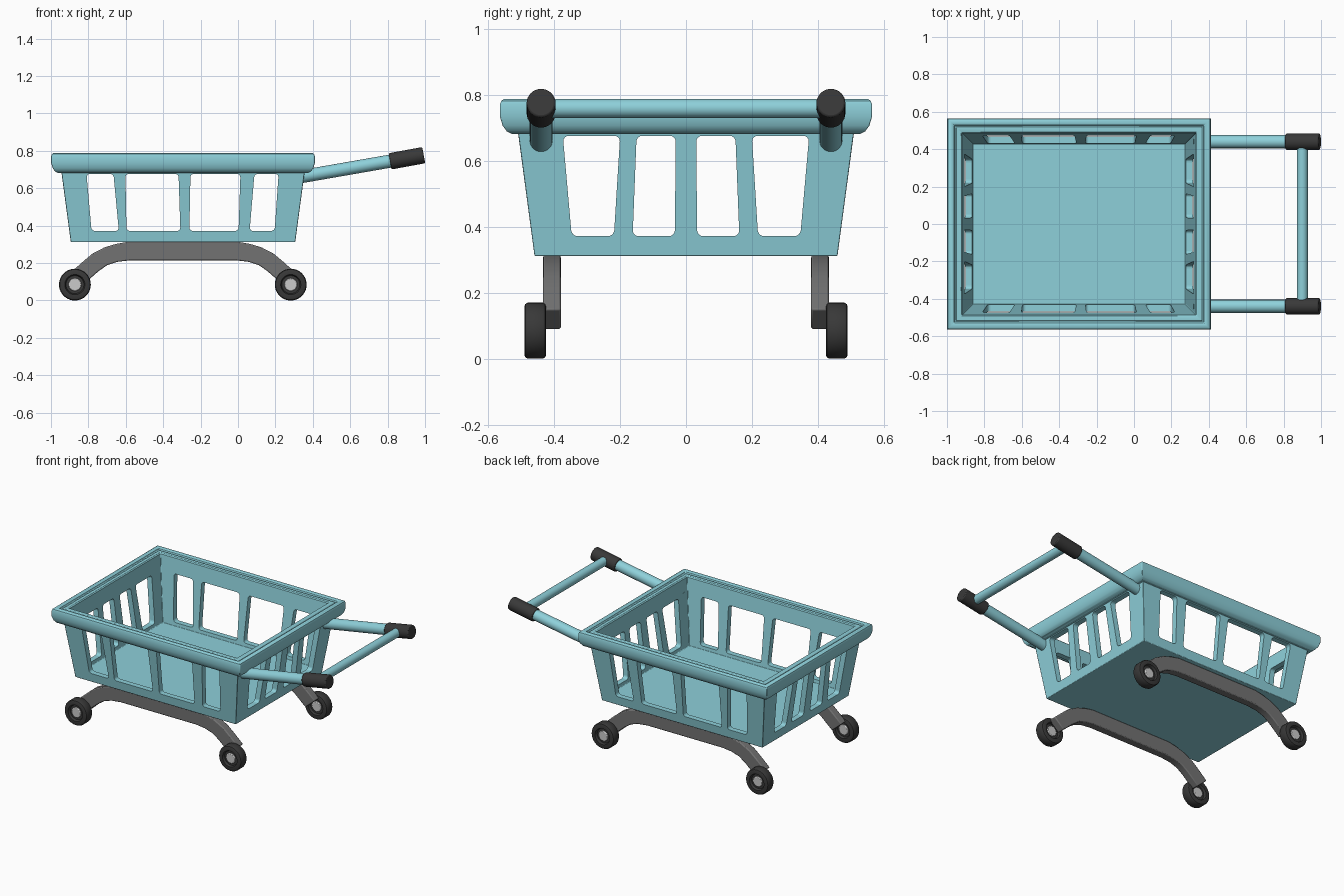
import bpy, bmesh, math
from mathutils import Vector, Matrix

if "Cube" in bpy.data.objects:
    bpy.data.objects.remove(bpy.data.objects["Cube"])

def material(name, rgb):
    m = bpy.data.materials.new(name)
    m.diffuse_color = (*rgb, 1)
    m.use_nodes = True
    m.node_tree.nodes["Principled BSDF"].inputs["Base Color"].default_value = m.diffuse_color
    return m

TEAL = material("teal_plastic", (0.27, 0.63, 0.70))
DARK = material("dark_rubber", (0.04, 0.04, 0.04))
GREY = material("grey_metal", (0.17, 0.17, 0.17))
CX = -0.294  # middle of the basket along x

def finish(bm, name, mat=None, bevel=0, limit=50, segments=2):
    bmesh.ops.recalc_face_normals(bm, faces=bm.faces)
    me = bpy.data.meshes.new(name)
    bm.to_mesh(me)
    bm.free()
    ob = bpy.data.objects.new(name, me)
    bpy.context.collection.objects.link(ob)
    if mat:
        me.materials.append(mat)
    if bevel:
        b = ob.modifiers.new("bevel", 'BEVEL')
        b.width, b.segments = bevel, segments
        b.limit_method, b.angle_limit = 'ANGLE', math.radians(limit)
    return ob

def smooth(ob, angle=35):
    bpy.ops.object.select_all(action='DESELECT')
    bpy.context.view_layer.objects.active = ob
    ob.select_set(True)
    bpy.ops.object.shade_smooth_by_angle(angle=math.radians(angle))

def prism(bm, pts, a, b):
    """Extrude an outline of 3D points from offset a to offset b."""
    lo = [bm.verts.new(Vector(p) + Vector(a)) for p in pts]
    hi = [bm.verts.new(Vector(p) + Vector(b)) for p in pts]
    n = len(pts)
    bm.faces.new(lo)
    bm.faces.new(hi)
    for i in range(n):
        bm.faces.new((lo[i], lo[(i + 1) % n], hi[(i + 1) % n], hi[i]))
    return [bm.edges.get((l, h)) for l, h in zip(lo, hi)]

def rod(name, p, q, r, mat, bevel=0, sides=32):
    p, q = Vector(p), Vector(q)
    bm = bmesh.new()
    turn = (q - p).to_track_quat('Z', 'Y').to_matrix().to_4x4()
    bmesh.ops.create_cone(bm, cap_ends=True, segments=sides, radius1=r, radius2=r,
                          depth=(q - p).length, matrix=Matrix.Translation((p + q) / 2) @ turn)
    ob = finish(bm, name, mat, bevel)
    smooth(ob)
    return ob

# basket: section (half width in y, z) from outer floor, over the rim, down to inner floor
section = [(0.460, 0.312), (0.510, 0.685), (0.528, 0.682), (0.544, 0.690), (0.557, 0.708),
           (0.565, 0.735), (0.565, 0.772), (0.561, 0.783), (0.552, 0.789), (0.538, 0.789),
           (0.529, 0.784), (0.525, 0.774), (0.519, 0.774), (0.515, 0.782), (0.492, 0.782),
           (0.486, 0.776), (0.428, 0.350)]
bm = bmesh.new()
rings = []
for h, z in section:
    hx = h + 0.140
    rings.append([bm.verts.new((CX + sx * hx, sy * h, z))
                  for sx, sy in ((-1, -1), (1, -1), (1, 1), (-1, 1))])
for a, b in zip(rings, rings[1:]):
    for i in range(4):
        j = (i + 1) % 4
        bm.faces.new((a[i], a[j], b[j], b[i]))
bm.faces.new(rings[0])
bm.faces.new(rings[-1])
basket = finish(bm, "basket", TEAL, 0.006)

# window cutters: (left, right) at the top and (left, right) at the bottom of each opening
def window_cutter(name, windows, along_y):
    bm = bmesh.new()
    edges = []
    for tl, tr, bl, br in windows:
        corners = [(bl, 0.372), (br, 0.372), (tr, 0.677), (tl, 0.677)]
        if along_y:
            edges += prism(bm, [(u, 0, z) for u, z in corners], (0, -1, 0), (0, 1, 0))
        else:
            edges += prism(bm, [(0, u, z) for u, z in corners], (-1.5, 0, 0), (1, 0, 0))
    bmesh.ops.bevel(bm, geom=edges, offset=0.018, segments=4, profile=0.5, affect='EDGES')
    ob = finish(bm, name)
    ob.hide_render = True
    ob.hide_set(True)
    cut = basket.modifiers.new(name, 'BOOLEAN')
    cut.operation, cut.solver, cut.object = 'DIFFERENCE', 'EXACT', ob

window_cutter("side_window_cutter", [(-0.810, -0.666, -0.783, -0.637), (-0.602, -0.318, -0.596, -0.308),
                                     (-0.254, 0.013, -0.260, 0.003), (0.088, 0.217, 0.062, 0.196)], True)
ends = [(-0.374, -0.200, -0.347, -0.219), (-0.150, -0.031, -0.162, -0.034)]
window_cutter("end_window_cutter", ends + [(-b, -a, -d, -c) for a, b, c, d in ends], False)
smooth(basket)

# curved chassis rails
lower = [(0.28, 0.215), (0.35, 0.207), (0.405, 0.189), (0.45, 0.158), (0.53, 0.088)]
upper = [(0.60, 0.150), (0.535, 0.208), (0.485, 0.250), (0.42, 0.284), (0.36, 0.302), (0.30, 0.313)]
half = lower + upper
outline = half + [(-x, z) for x, z in reversed(half)]
for side, s in (("front", -1), ("back", 1)):
    bm = bmesh.new()
    prism(bm, [(CX + x, s * 0.407, z) for x, z in outline], (0, -0.027, 0), (0, 0.027, 0))
    smooth(finish(bm, side + "_rail", GREY, 0.006))

# wheels: lathed tyre plus hub
tyre = [(0.026, 0.018), (0.048, 0.018), (0.054, 0.033), (0.074, 0.033), (0.081, 0.030), (0.085, 0.023)]
tyre += [(r, -y) for r, y in reversed(tyre)]
N = 40
for side, s in (("front", -1), ("back", 1)):
    for end, x in (("left", -0.872), ("right", 0.282)):
        y = s * 0.458
        bm = bmesh.new()
        loops = []
        for k in range(N):
            t = 2 * math.pi * k / N
            loops.append([bm.verts.new((x + r * math.cos(t), y + w, 0.085 + r * math.sin(t)))
                          for r, w in tyre])
        for k in range(N):
            a, b = loops[k], loops[(k + 1) % N]
            for i in range(len(tyre)):
                j = (i + 1) % len(tyre)
                bm.faces.new((a[i], a[j], b[j], b[i]))
        smooth(finish(bm, f"{side}_{end}_wheel", DARK))
        rod(f"{side}_{end}_hub", (x, y - 0.026, 0.085), (x, y + 0.026, 0.085), 0.034, None, 0.004)

# handle: two sloping tubes with grips, joined by a crossbar
for side, s in (("front", -1), ("back", 1)):
    y = s * 0.440
    rod(side + "_handle_tube", (0.325, y, 0.660), (0.90, y, 0.760), 0.035, TEAL)
    rod(side + "_grip", (0.813, y, 0.744), (0.993, y, 0.777), 0.044, DARK, 0.006)
rod("crossbar", (0.90, -0.44, 0.760), (0.90, 0.44, 0.760), 0.029, TEAL)
